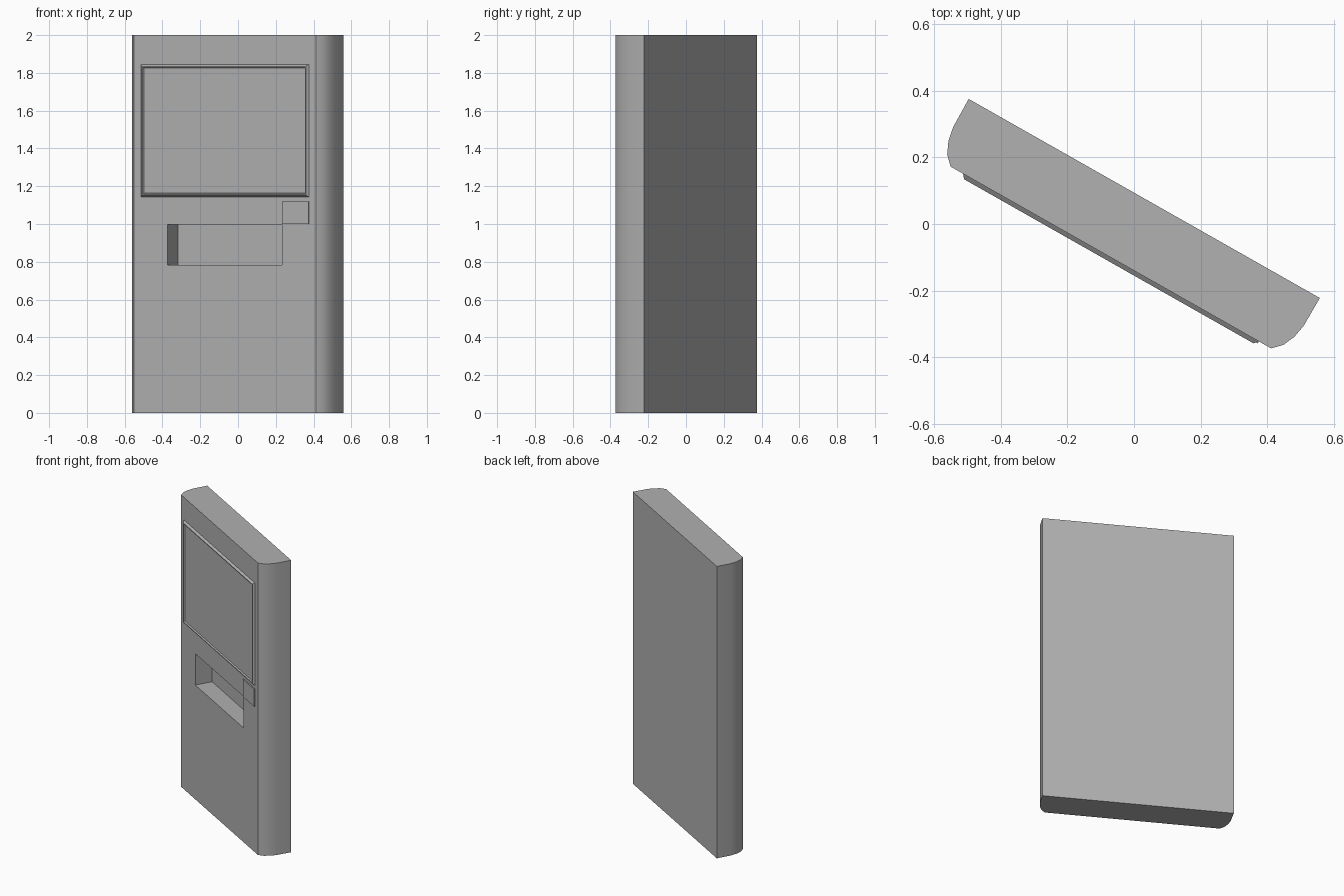
import bpy, bmesh, math

if "Cube" in bpy.data.objects:
    bpy.data.objects.remove(bpy.data.objects["Cube"])

ANGLE = math.radians(-29.55)   # whole kiosk is turned about z
CX = -0.011                    # centre line in the kiosk's own frame
FRONT, BACK = -0.122, 0.082

# mid grey finish
grey = bpy.data.materials.new("dark_grey")
grey.diffuse_color = (0.44, 0.44, 0.44, 1)
grey.use_nodes = True
grey.node_tree.nodes["Principled BSDF"].inputs["Base Color"].default_value = grey.diffuse_color


def finish(bm, name):
    bmesh.ops.recalc_face_normals(bm, faces=bm.faces)
    mesh = bpy.data.meshes.new(name)
    bm.to_mesh(mesh)
    bm.free()
    mesh.materials.append(grey)
    ob = bpy.data.objects.new(name, mesh)
    bpy.context.collection.objects.link(ob)
    ob.rotation_euler.z = ANGLE
    return ob


def box(name, x0, x1, y0, y1, z0, z1):
    bm = bmesh.new()
    bmesh.ops.create_cube(bm, size=1)
    for v in bm.verts:
        v.co.x = x0 + (v.co.x + 0.5) * (x1 - x0)
        v.co.y = y0 + (v.co.y + 0.5) * (y1 - y0)
        v.co.z = z0 + (v.co.z + 0.5) * (z1 - z0)
    return finish(bm, name)


def select_only(ob):
    bpy.ops.object.select_all(action='DESELECT')
    ob.select_set(True)
    bpy.context.view_layer.objects.active = ob


# cabinet: mirrored footprint with curved sides, extruded upward
half = [(0.554, FRONT), (0.581, -0.095), (0.598, -0.057), (0.606, -0.014), (0.607, BACK)]
outline = [(CX + x, y) for x, y in half] + [(CX - x, y) for x, y in reversed(half)]
bm = bmesh.new()
base = bm.faces.new([bm.verts.new((x, y, 0)) for x, y in outline])
ext = bmesh.ops.extrude_face_region(bm, geom=[base], use_keep_orig=True)
bmesh.ops.translate(bm, vec=(0, 0, 2),
                    verts=[g for g in ext["geom"] if isinstance(g, bmesh.types.BMVert)])
cabinet = finish(bm, "cabinet")

# tray recess cut into the front
cutter = box("tray_cutter", -0.360, 0.337, FRONT - 0.1, FRONT + 0.115, 0.783, 0.998)
cutter.hide_render = True
mod = cabinet.modifiers.new("tray", 'BOOLEAN')
mod.operation, mod.solver, mod.object = 'DIFFERENCE', 'EXACT', cutter
select_only(cabinet)
bpy.ops.object.modifier_apply(modifier=mod.name)
bpy.data.objects.remove(cutter)
select_only(cabinet)
bpy.ops.object.shade_smooth_by_angle(angle=math.radians(32))

# screen: raised bevelled frame whose inner ring is filled by the display
bm = bmesh.new()
rings = []
for inset, y in ((0, FRONT + 0.002), (0.012, FRONT - 0.013), (0.018, FRONT - 0.013), (0.022, FRONT - 0.004)):
    x0, x1 = -0.523 + inset, 0.502 - inset
    z0, z1 = 1.141 + inset, 1.847 - inset
    rings.append([bm.verts.new((x, y, z))
                  for x, z in ((x0, z0), (x1, z0), (x1, z1), (x0, z1))])
for a, b in zip(rings, rings[1:]):
    for i in range(4):
        j = (i + 1) % 4
        bm.faces.new((a[i], a[j], b[j], b[i]))
bm.faces.new(rings[-1])
bm.faces.new(rings[0])
finish(bm, "screen")

# small raised reader plate between screen and tray
box("reader_plate", 0.340, 0.501, FRONT - 0.007, FRONT + 0.01, 1.0, 1.12)
